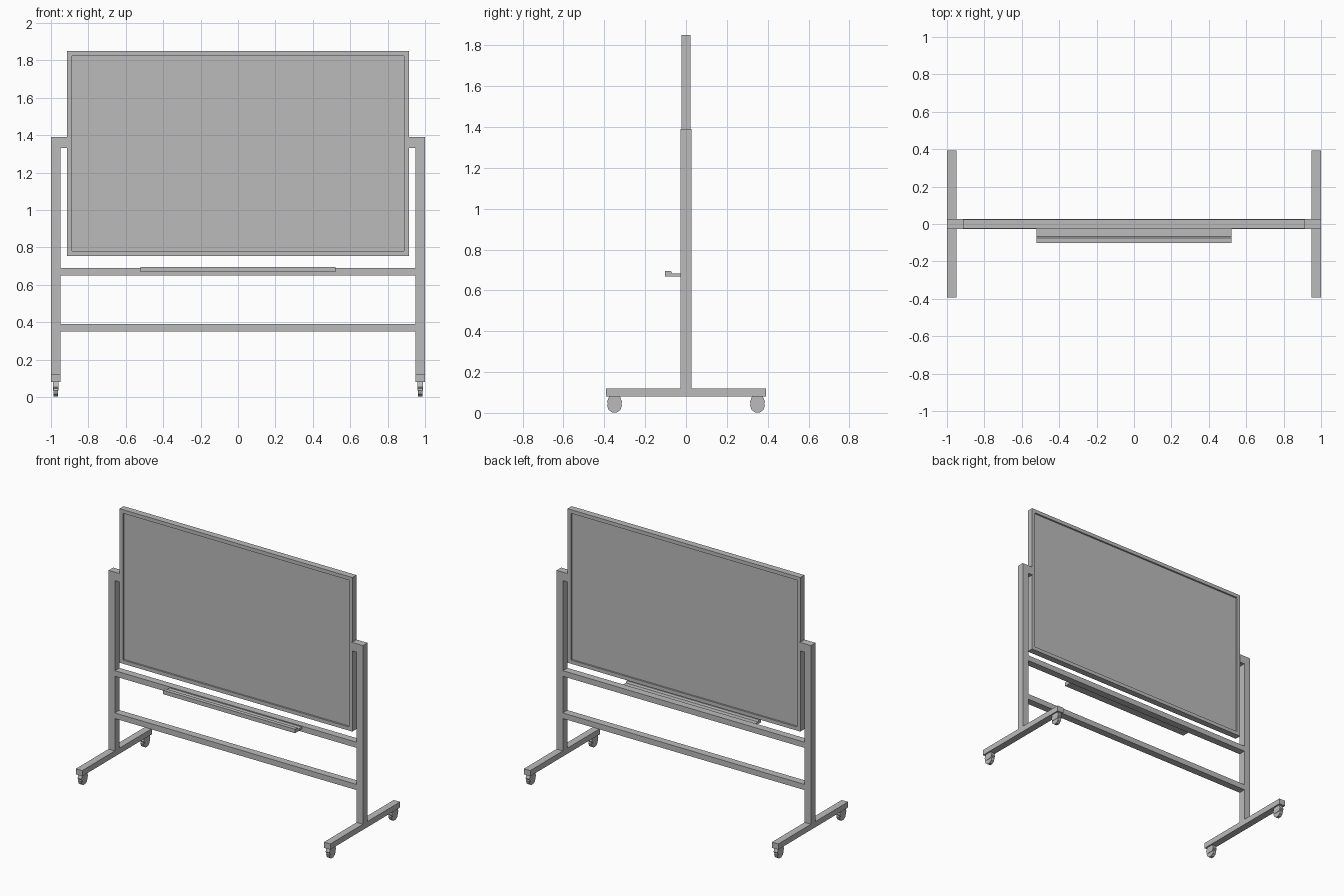
import bpy
import bmesh
import math
from mathutils import Matrix, Vector

if "Cube" in bpy.data.objects:
    bpy.data.objects.remove(bpy.data.objects["Cube"], do_unlink=True)

grey = bpy.data.materials.new("plain grey")
grey.use_nodes = True
grey.diffuse_color = (0.5, 0.5, 0.5, 1)
grey.node_tree.nodes["Principled BSDF"].inputs["Base Color"].default_value = (0.5, 0.5, 0.5, 1)


def finish(name, bm):
    """Turn a bmesh into a flat shaded object."""
    bmesh.ops.recalc_face_normals(bm, faces=bm.faces)
    mesh = bpy.data.meshes.new(name)
    bm.to_mesh(mesh)
    bm.free()
    mesh.materials.append(grey)
    obj = bpy.data.objects.new(name, mesh)
    bpy.context.scene.collection.objects.link(obj)
    return obj


def box(name, low, high):
    low, high = Vector(low), Vector(high)
    bm = bmesh.new()
    place = Matrix.Translation((low + high) / 2) @ Matrix.Diagonal((*(high - low), 1))
    bmesh.ops.create_cube(bm, size=1, matrix=place)
    return finish(name, bm)


def extrusion(name, profile, x_low, x_high):
    """Extrude a (y, z) outline along x."""
    bm = bmesh.new()
    face = bm.faces.new([bm.verts.new((x_low, y, z)) for y, z in profile])
    result = bmesh.ops.extrude_face_region(bm, geom=[face])
    moved = [v for v in result["geom"] if isinstance(v, bmesh.types.BMVert)]
    bmesh.ops.translate(bm, verts=moved, vec=(x_high - x_low, 0, 0))
    return finish(name, bm)


# Board: one block with a recessed panel on both faces
bm = bmesh.new()
half_w, half_d, bottom, top = 0.915, 0.023, 0.755, 1.85
place = Matrix.Translation((0, 0, (bottom + top) / 2))
place = place @ Matrix.Diagonal((2 * half_w, 2 * half_d, top - bottom, 1))
bmesh.ops.create_cube(bm, size=1, matrix=place)
bm.normal_update()
panels = [f for f in bm.faces if abs(f.normal.y) > 0.9]
bmesh.ops.inset_individual(bm, faces=panels, thickness=0.037)
bmesh.ops.inset_individual(bm, faces=panels, thickness=0, depth=-0.012)
finish("board", bm)

# Cross rails
D = 0.026
for name, z in (("upper_rail", 0.65), ("lower_rail", 0.35)):
    box(name, (-0.95, -D, z), (0.95, D, z + 0.04))

# Pen tray with a raised front lip
tray = [(-0.102, 0.668), (-D, 0.668), (-D, 0.683), (-0.068, 0.683),
        (-0.074, 0.696), (-0.102, 0.696)]
extrusion("pen_tray", tray, -0.52, 0.52)


def castor(name, x, y):
    """Faceted wheel under a tapered hood."""
    hood = [(-0.027, 0.08), (0.027, 0.08), (0.037, 0.053), (0.026, 0.034), (-0.026, 0.034), (-0.037, 0.053)]
    extrusion(name + "_hood", [(y + a, z) for a, z in hood], x - 0.015, x + 0.015)
    bm = bmesh.new()
    place = Matrix.Translation((x, y, 0.036)) @ Matrix.Rotation(math.pi / 2, 4, "Y")
    bmesh.ops.create_cone(bm, cap_ends=True, segments=10, radius1=0.036,
                          radius2=0.036, depth=0.024, matrix=place)
    finish(name + "_wheel", bm)


# Posts, pivot arms, feet and castors on each side
for side, s in (("left", 1), ("right", -1)):
    def side_box(part, x0, x1, y, z0, z1):
        a, b = sorted((s * x0, s * x1))
        box(f"{side}_{part}", (a, -y, z0), (b, y, z1))

    side_box("post", 0.95, 1.0, D, 0.12, 1.39)
    side_box("pivot_arm", 0.91, 0.95, D, 1.33, 1.39)
    side_box("foot", 0.95, 1.0, 0.392, 0.08, 0.12)
    for end, y in (("front", -0.35), ("back", 0.35)):
        castor(f"{side}_{end}_castor", s * 0.975, y)
